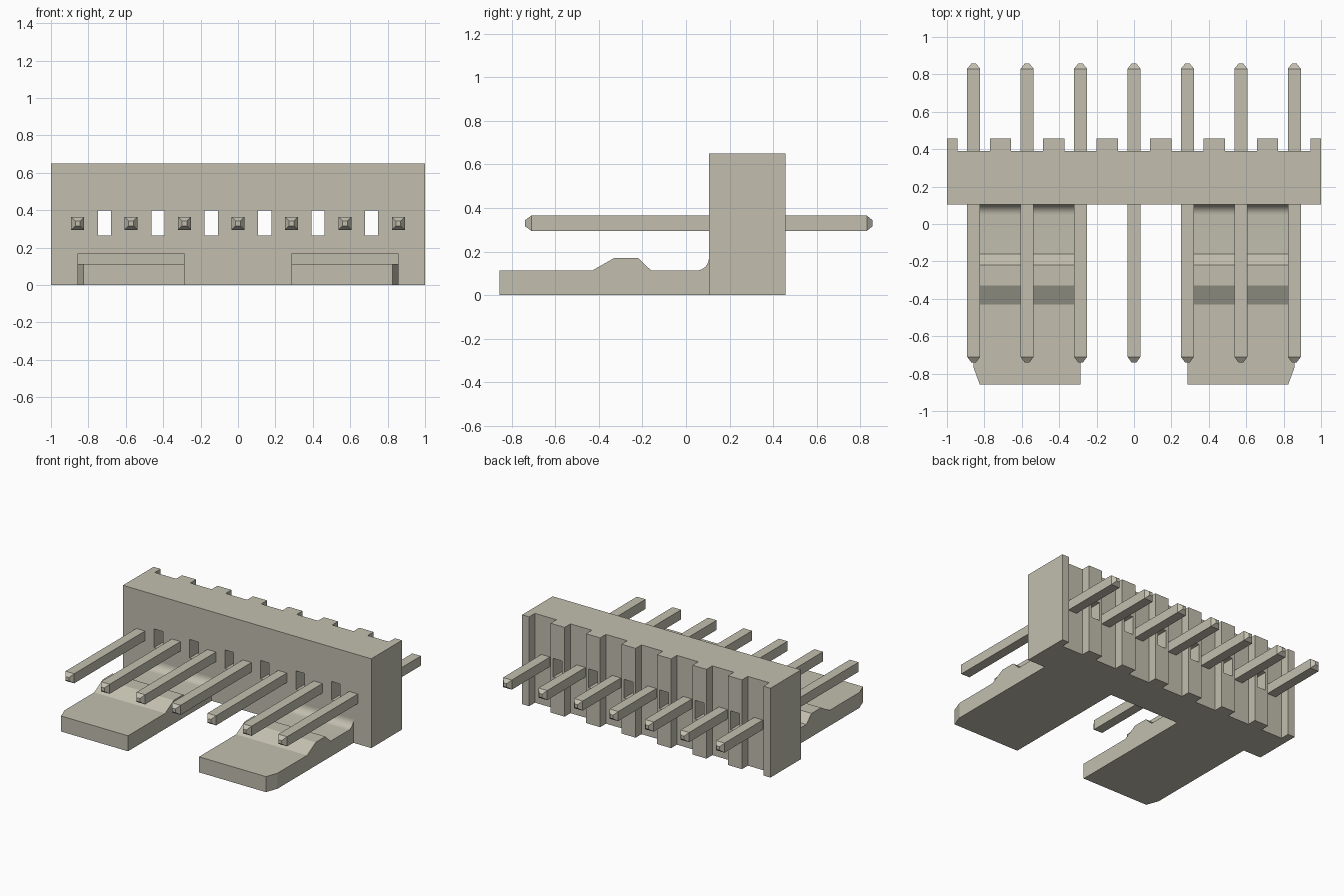
import bpy, bmesh, math
from mathutils import Vector

cube = bpy.data.objects.get("Cube")
if cube:
    bpy.data.objects.remove(cube)

mat = bpy.data.materials.new("warm_grey")
mat.use_nodes = True
colour = (0.54, 0.52, 0.43, 1)
mat.diffuse_color = colour
mat.node_tree.nodes["Principled BSDF"].inputs["Base Color"].default_value = colour

PITCH = 2 / 7
PIN_Z = 0.33


def make_object(name, bm):
    bmesh.ops.recalc_face_normals(bm, faces=bm.faces)
    mesh = bpy.data.meshes.new(name)
    bm.to_mesh(mesh)
    bm.free()
    mesh.materials.append(mat)
    obj = bpy.data.objects.new(name, mesh)
    bpy.context.collection.objects.link(obj)
    return obj


def prism(points, sweep):
    """Closed outline swept along a vector."""
    bm = bmesh.new()
    face = bm.faces.new([bm.verts.new(p) for p in points])
    new = bmesh.ops.extrude_face_region(bm, geom=[face])["geom"]
    verts = [g for g in new if isinstance(g, bmesh.types.BMVert)]
    bmesh.ops.translate(bm, vec=sweep, verts=verts)
    return bm


# Housing: comb outline with a channel behind each pin
FRONT, FLOOR, BACK = 0.105, 0.39, 0.457
outline = [(-1, FRONT, 0), (1, FRONT, 0), (1, BACK, 0)]
for i in range(3, -4, -1):
    right, left = i * PITCH + 0.086, i * PITCH - 0.086
    outline += [(right, BACK, 0), (right, FLOOR, 0), (left, FLOOR, 0), (left, BACK, 0)]
outline.append((-1, BACK, 0))
housing = make_object("housing", prism(outline, (0, 0, 0.65)))

# Slots through the housing between the pins
slots = bmesh.new()
for i in range(6):
    made = bmesh.ops.create_cube(slots, size=1)["verts"]
    bmesh.ops.scale(slots, vec=(0.07, 1, 0.135), verts=made)
    bmesh.ops.translate(slots, vec=((i - 2.5) * PITCH, 0.28, 0.332), verts=made)
cutter = make_object("slot_cutter", slots)
cut = housing.modifiers.new("slots", 'BOOLEAN')
cut.operation, cut.solver, cut.object = 'DIFFERENCE', 'EXACT', cutter
bpy.context.view_layer.objects.active = housing
housing.select_set(True)
bpy.ops.object.modifier_apply(modifier=cut.name)
housing.select_set(False)
bpy.data.objects.remove(cutter)

# Pins: square bars with tapered ends
for i in range(-3, 4):
    bm = bmesh.new()
    rings = []
    for y, r in ((-0.74, 0.013), (-0.71, 0.035), (0.83, 0.035), (0.857, 0.013)):
        rings.append([bm.verts.new((i * PITCH + a * r, y, PIN_Z + b * r))
                      for a, b in ((-1, -1), (1, -1), (1, 1), (-1, 1))])
    for lo, hi in zip(rings, rings[1:]):
        for k in range(4):
            n = (k + 1) % 4
            bm.faces.new((lo[k], lo[n], hi[n], hi[k]))
    bm.faces.new(rings[0])
    bm.faces.new(rings[-1])
    make_object(f"pin_{i + 4}", bm)

# Latch tongues: ramped profile, rounded root, chamfered outer corner
TOP, RIDGE, ROOT = 0.113, 0.17, 0.057
profile = [(0.12, 0), (-0.857, 0), (-0.857, TOP), (-0.43, TOP),
           (-0.33, RIDGE), (-0.22, RIDGE), (-0.16, TOP)]
for k in range(9):
    a = math.pi / 2 * k / 8
    profile.append((FRONT - ROOT + ROOT * math.sin(a), TOP + ROOT * (1 - math.cos(a))))
profile.append((0.12, RIDGE))
for side, name in ((-1, "right"), (1, "left")):
    bm = prism([(side * 0.286, y, z) for y, z in profile], (side * 0.571, 0, 0))
    bmesh.ops.bisect_plane(bm, geom=bm.verts[:] + bm.edges[:] + bm.faces[:],
                           plane_co=(side * 0.857, -0.77, 0),
                           plane_no=Vector((side * 0.087, -0.032, 0)), clear_outer=True)
    bmesh.ops.holes_fill(bm, edges=[e for e in bm.edges if e.is_boundary])
    tongue = make_object(f"{name}_latch_tongue", bm)
    bpy.context.view_layer.objects.active = tongue
    tongue.select_set(True)
    bpy.ops.object.shade_smooth_by_angle(angle=math.radians(20))
    tongue.select_set(False)
